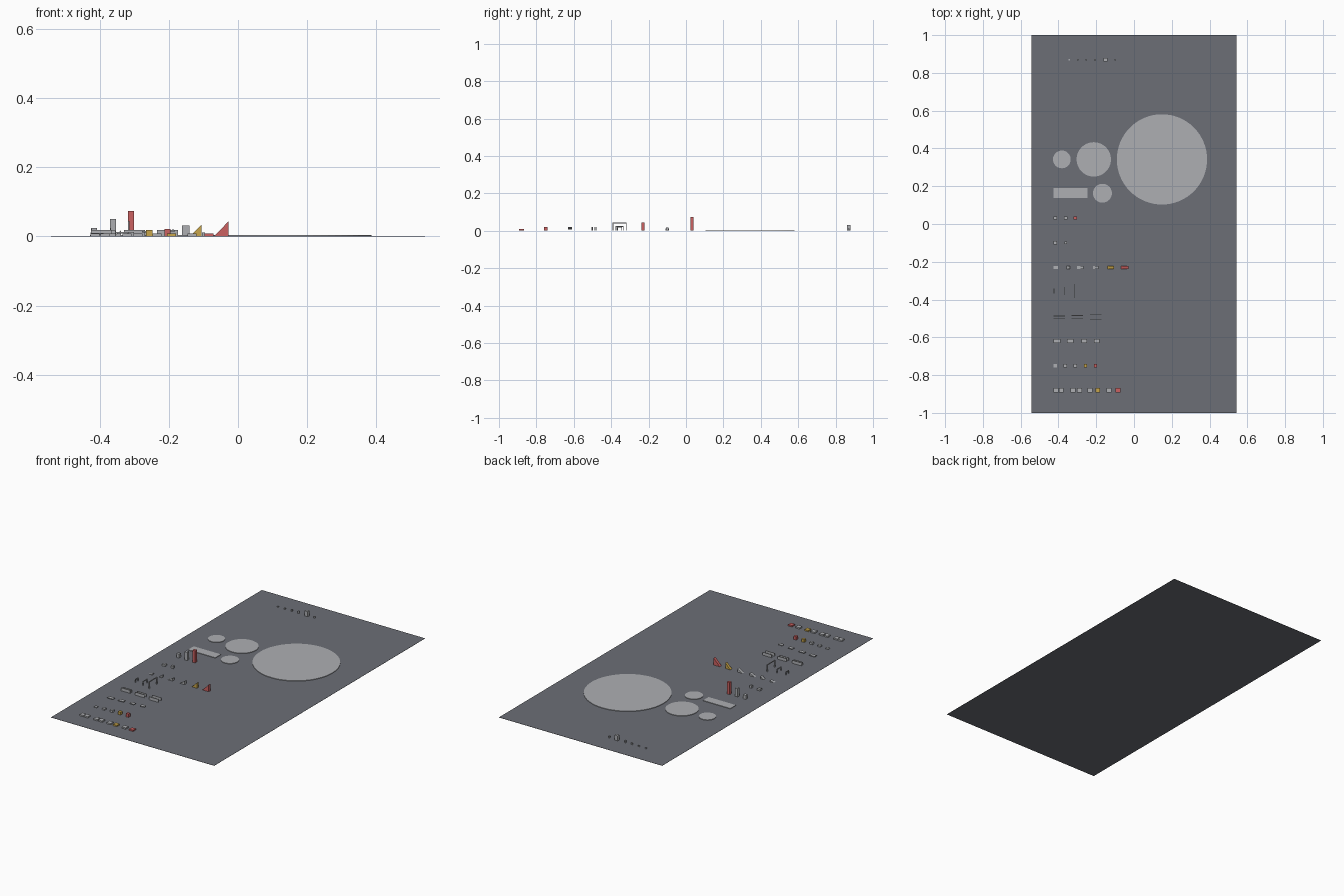
import bpy, bmesh, math

if "Cube" in bpy.data.objects:
    bpy.data.objects.remove(bpy.data.objects["Cube"])


def material(name, rgb):
    m = bpy.data.materials.new(name)
    m.diffuse_color = (*rgb, 1)
    m.use_nodes = True
    m.node_tree.nodes["Principled BSDF"].inputs["Base Color"].default_value = m.diffuse_color
    return m


SLATE = material("slate grey", (0.15, 0.158, 0.182))
GREY = material("light grey", (0.42, 0.43, 0.45))
YELLOW = material("yellow", (0.58, 0.38, 0.07))
RED = material("red", (0.60, 0.12, 0.12))
BASE = 0.001  # top of the ground sheet


def finish(name, bm, mat):
    bmesh.ops.recalc_face_normals(bm, faces=bm.faces)
    me = bpy.data.meshes.new(name)
    bm.to_mesh(me)
    bm.free()
    me.materials.append(mat)
    ob = bpy.data.objects.new(name, me)
    bpy.context.collection.objects.link(ob)
    return ob


def add_box(bm, x0, x1, y0, y1, z0, z1):
    vs = bmesh.ops.create_cube(bm, size=1)["verts"]
    for v in vs:
        v.co = (x1 if v.co.x > 0 else x0, y1 if v.co.y > 0 else y0,
                z1 if v.co.z > 0 else z0)


def box(name, x0, x1, y, depth, z1, mat=GREY, z0=BASE):
    bm = bmesh.new()
    add_box(bm, x0, x1, y - depth / 2, y + depth / 2, z0, z1)
    return finish(name, bm, mat)


def disc(name, x, y, r, z1):
    bm = bmesh.new()
    bmesh.ops.create_cone(bm, cap_ends=True, segments=64, radius1=r, radius2=r,
                          depth=z1 - BASE)
    bmesh.ops.translate(bm, verts=bm.verts, vec=(x, y, (z1 + BASE) / 2))
    return finish(name, bm, GREY)


def wedge(name, x0, x1, y, depth, h, mat):
    bm = bmesh.new()
    vs = [bm.verts.new((x, y - depth / 2, z))
          for x, z in ((x0, BASE), (x1, BASE), (x1, h))]
    f = bm.faces.new(vs)
    ext = bmesh.ops.extrude_face_region(bm, geom=[f])["geom"]
    bmesh.ops.translate(bm, vec=(0, depth, 0),
                        verts=[v for v in ext if isinstance(v, bmesh.types.BMVert)])
    return finish(name, bm, mat)


# Ground sheet
box("ground", -0.542, 0.542, 0, 2.0, BASE, SLATE, 0)

# Wide low platforms
for i, (x, y, r) in enumerate([(0.148, 0.342, 0.239), (-0.213, 0.342, 0.091),
                               (-0.382, 0.342, 0.047), (-0.167, 0.163, 0.05)]):
    disc(f"round_platform_{i + 1}", x, y, r, 0.004)
box("strip_platform", -0.427, -0.246, 0.163, 0.053, 0.004)

# Pillars of rising height
for i, (x, h, m) in enumerate([(-0.417, 0.025, GREY), (-0.362, 0.05, GREY),
                               (-0.31, 0.073, RED)]):
    box(f"pillar_{i + 1}", x - 0.009, x + 0.009, 0.032, 0.018, h, m)

# Small blocks
box("small_block_1", -0.427, -0.407, -0.1, 0.018, 0.012)
box("small_block_2", -0.369, -0.355, -0.1, 0.014, 0.017)

# Ramps of rising slope
for i, (x0, x1, h, m) in enumerate([
        (-0.427, -0.402, 0.008, GREY), (-0.358, -0.339, 0.017, GREY),
        (-0.301, -0.268, 0.016, GREY), (-0.218, -0.187, 0.022, GREY),
        (-0.139, -0.106, 0.034, YELLOW), (-0.069, -0.028, 0.043, RED)]):
    wedge(f"ramp_{i + 1}", x0, x1, -0.23, 0.017, h, m)

# Doorway frames facing sideways
for i, (x, half, h) in enumerate([(-0.424, 0.014, 0.021), (-0.369, 0.022, 0.025),
                                  (-0.316, 0.038, 0.044)]):
    bm = bmesh.new()
    y, t = -0.355, 0.005
    for s in (-1, 1):
        a, b = sorted((y + s * half, y + s * (half - t)))
        add_box(bm, x - 0.002, x + 0.002, a, b, BASE, h)
    add_box(bm, x - 0.002, x + 0.002, y - half + t, y + half - t, h - t, h)
    finish(f"doorway_{i + 1}", bm, GREY)

# Corridors made of two thin walls
for i, (x, gap) in enumerate([(-0.426, 0.012), (-0.33, 0.017), (-0.234, 0.026)]):
    bm = bmesh.new()
    for s in (-1, 1):
        y = -0.493 + s * gap / 2
        add_box(bm, x, x + 0.061, y - 0.0015, y + 0.0015, BASE, 0.019)
    finish(f"corridor_{i + 1}", bm, GREY)

# Raised slabs to pass under
for i, (x0, x1, z) in enumerate([(-0.427, -0.39, 0.01), (-0.356, -0.32, 0.013),
                                 (-0.278, -0.25, 0.016), (-0.211, -0.182, 0.019)]):
    box(f"raised_slab_{i + 1}", x0, x1, -0.62, 0.02, z, GREY, z - 0.004)

# Steps of rising height
for i, (x, h, m) in enumerate([(-0.416, 0.005, GREY), (-0.363, 0.009, GREY),
                               (-0.31, 0.013, GREY), (-0.257, 0.018, YELLOW),
                               (-0.204, 0.021, RED)]):
    box(f"step_{i + 1}", x - 0.009, x + 0.009, -0.75, 0.018, h, m)

# Pairs of jump blocks with widening gaps
for i, (x, gap, m) in enumerate([(-0.427, 0.003, GREY), (-0.335, 0.007, GREY),
                                 (-0.247, 0.016, YELLOW), (-0.146, 0.023, RED)]):
    w = 0.026
    box(f"jump_start_{i + 1}", x, x + w, -0.88, w, 0.009)
    box(f"jump_landing_{i + 1}", x + w + gap, x + 2 * w + gap, -0.88, w, 0.009, m)

# Far row of little objects
for i, (x, w, h) in enumerate([(-0.343, 0.007, 0.007), (-0.298, 0.007, 0.009),
                               (-0.252, 0.008, 0.012), (-0.207, 0.009, 0.015),
                               (-0.151, 0.021, 0.031), (-0.1, 0.008, 0.012)]):
    box(f"size_marker_{i + 1}", x - w / 2, x + w / 2, 0.87, min(w, 0.017), h)
